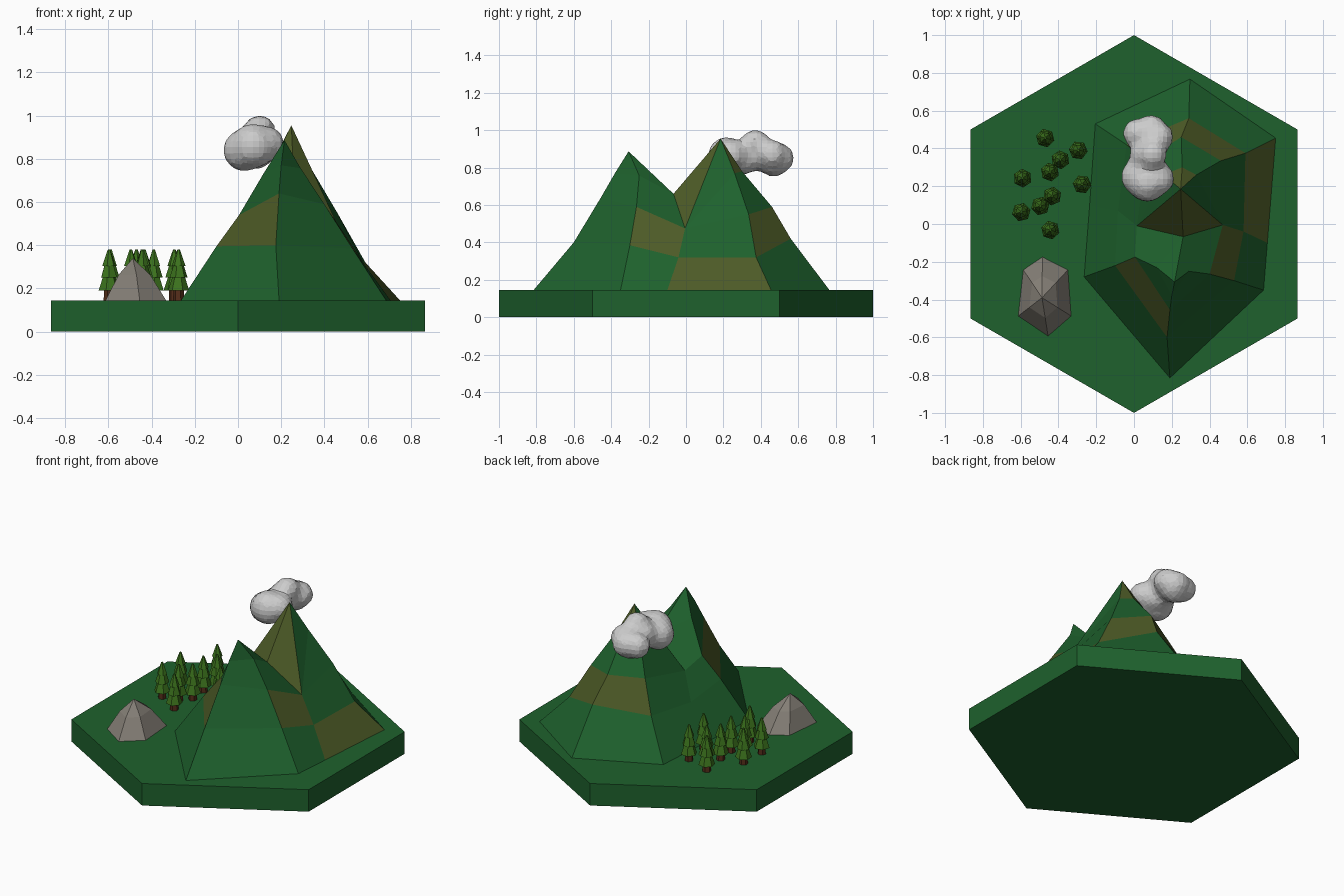
import bpy, bmesh, math, random
from mathutils import Vector, Matrix

if "Cube" in bpy.data.objects:
    bpy.data.objects.remove(bpy.data.objects["Cube"])

random.seed(4)
GROUND = 0.145


def material(name, rgb):
    m = bpy.data.materials.new(name)
    m.diffuse_color = (*rgb, 1)
    m.use_nodes = True
    m.node_tree.nodes["Principled BSDF"].inputs["Base Color"].default_value = m.diffuse_color
    return m


GRASS = material("grass", (0.013, 0.12, 0.026))
EARTH = material("earth", (0.075, 0.105, 0.02))
LEAF = material("leaf", (0.045, 0.17, 0.012))
BARK = material("bark", (0.09, 0.027, 0.01))
STONE = material("stone", (0.23, 0.21, 0.18))


def finish(bm, name, mats=()):
    bmesh.ops.recalc_face_normals(bm, faces=bm.faces[:])
    me = bpy.data.meshes.new(name)
    bm.to_mesh(me)
    bm.free()
    for m in mats:
        me.materials.append(m)
    ob = bpy.data.objects.new(name, me)
    bpy.context.collection.objects.link(ob)
    return ob


def cone(bm, sides, r1, r2, z1, z2, at=(0, 0), turn=0, mat=0):
    mtx = Matrix.Translation((at[0], at[1], (z1 + z2) / 2)) @ Matrix.Rotation(turn, 4, 'Z')
    r = bmesh.ops.create_cone(bm, cap_ends=True, segments=sides, radius1=r1,
                              radius2=r2, depth=z2 - z1, matrix=mtx)
    for f in {f for v in r["verts"] for f in v.link_faces}:
        f.material_index = mat


# Hexagonal tile
bm = bmesh.new()
cone(bm, 6, 1, 1, 0, GROUND)
tile = finish(bm, "hex_tile", [GRASS])
if max(abs(v.co.x) for v in tile.data.vertices) > 0.9:
    tile.data.transform(Matrix.Rotation(math.pi / 6, 4, 'Z'))

# Twin-peaked mountain: ridges and valleys climb from the foot to the peaks
bm = bmesh.new()
P1 = bm.verts.new((0.215, -0.307, 0.887))
P2 = bm.verts.new((0.247, 0.185, 0.955))
S = bm.verts.new((0.26, -0.067, 0.66))


def ridge(*pts):
    return [bm.verts.new(p) for p in pts]


front = ridge((0.19, -0.815, GROUND), (0.175, -0.6, 0.4), (0.19, -0.455, 0.64), (0.2, -0.38, 0.77))
left = ridge((-0.264, -0.28, GROUND), (-0.1, -0.22, 0.395), (0.005, -0.175, 0.54), (0.12, -0.23, 0.735))
west = ridge((-0.235, 0.1, GROUND), (-0.085, 0.07, 0.35), (0.015, -0.01, 0.5)) + [S]
back_left = ridge((-0.205, 0.53, GROUND), (-0.04, 0.42, 0.38), (0.06, 0.34, 0.57), (0.155, 0.26, 0.78))
back = ridge((0.296, 0.767, GROUND), (0.29, 0.56, 0.42), (0.25, 0.46, 0.59), (0.255, 0.3, 0.78))
right = ridge((0.75, 0.455, GROUND), (0.59, 0.375, 0.32), (0.46, 0.335, 0.55), (0.33, 0.26, 0.77))
east = ridge((0.715, 0.0, GROUND), (0.58, -0.04, 0.32), (0.47, -0.005, 0.475)) + [S]
east[0].co = (0.706, -0.1, GROUND)
front_right = ridge((0.686, -0.35, GROUND), (0.53, -0.3, 0.385), (0.4, -0.265, 0.59), (0.29, -0.25, 0.757))


def face(vs, brown=False):
    bm.faces.new(vs).material_index = int(brown)


def sector(a, b, peak, brown_rows=(), brown_top=False):
    for i in range(3):
        vs = list(dict.fromkeys((a[i], b[i], b[i + 1], a[i + 1])))
        face(vs, i in brown_rows)
    face((a[3], b[3], peak), brown_top)


def valley_side(valley, r, brown_rows=()):
    for i in range(2):
        face((valley[i], r[i], r[i + 1], valley[i + 1]), i in brown_rows)
    face((valley[2], r[2], r[3]))
    face((valley[2], r[3], P2))
    face((valley[2], S, P2), True)


sector(front, left, P1, (1,))
sector(left, west, P1)
valley_side(west, back_left)
sector(back_left, back, P2, (1,), True)
sector(back, right, P2, (1,), True)
valley_side(east, right, (0,))
sector(east, front_right, P1, (1,))
sector(front_right, front, P1)
face([r[0] for r in (front, left, west, back_left, back, right, east, front_right)])
finish(bm, "mountain", [GRASS, EARTH])

# Boulder with a slightly bulging middle
bm = bmesh.new()
foot = [(-0.485, -0.175), (-0.35, -0.243), (-0.333, -0.487), (-0.455, -0.593), (-0.613, -0.487), (-0.586, -0.243)]
top = Vector((-0.487, -0.39))
rings = []
for s, z in ((1, GROUND), (0.53, 0.262)):
    rings.append([bm.verts.new((*(top + (Vector(p) - top) * s), z)) for p in foot])
apex = bm.verts.new((*top, 0.34))
for i in range(6):
    j = (i + 1) % 6
    bm.faces.new((rings[0][i], rings[0][j], rings[1][j], rings[1][i]))
    bm.faces.new((rings[1][i], rings[1][j], apex))
bm.faces.new(rings[0])
finish(bm, "boulder", [STONE])

# Pine trees
spots = [(-0.47, 0.455), (-0.39, 0.34), (-0.295, 0.39), (-0.445, 0.275), (-0.59, 0.243),
         (-0.275, 0.21), (-0.433, 0.148), (-0.496, 0.095), (-0.597, 0.063), (-0.443, -0.032)]
for n, at in enumerate(spots, 1):
    bm = bmesh.new()
    turn = random.uniform(0, 1)
    cone(bm, 6, 0.026, 0.024, GROUND - 0.005, 0.195, at, turn, 1)
    cone(bm, 6, 0.05, 0.022, 0.19, 0.275, at, turn)
    cone(bm, 6, 0.042, 0.017, 0.25, 0.33, at, turn + 0.3)
    cone(bm, 6, 0.032, 0.006, 0.305, 0.38, at, turn)
    finish(bm, f"pine_tree_{n}", [LEAF, BARK])

# Lumpy cloud: overlapping balls fused into one faceted surface
bm = bmesh.new()
for x, y, z, r in ((0.07, 0.22, 0.86, 0.105), (0.08, 0.3, 0.85, 0.09), (0.065, 0.36, 0.87, 0.09),
                   (0.08, 0.47, 0.845, 0.095), (0.09, 0.5, 0.85, 0.08), (0.1, 0.37, 0.93, 0.075),
                   (0.03, 0.25, 0.84, 0.1), (0.13, 0.24, 0.87, 0.085), (0.02, 0.48, 0.85, 0.08),
                   (0.13, 0.46, 0.87, 0.08)):
    bmesh.ops.create_icosphere(bm, subdivisions=3, radius=r, matrix=Matrix.Translation((x, y, z)))
cloud = finish(bm, "cloud")
fuse = cloud.modifiers.new("fuse", 'REMESH')
fuse.mode = 'VOXEL'
fuse.voxel_size = 0.028
soft = cloud.modifiers.new("soften", 'SMOOTH')
soft.factor = 0.5
soft.iterations = 1
